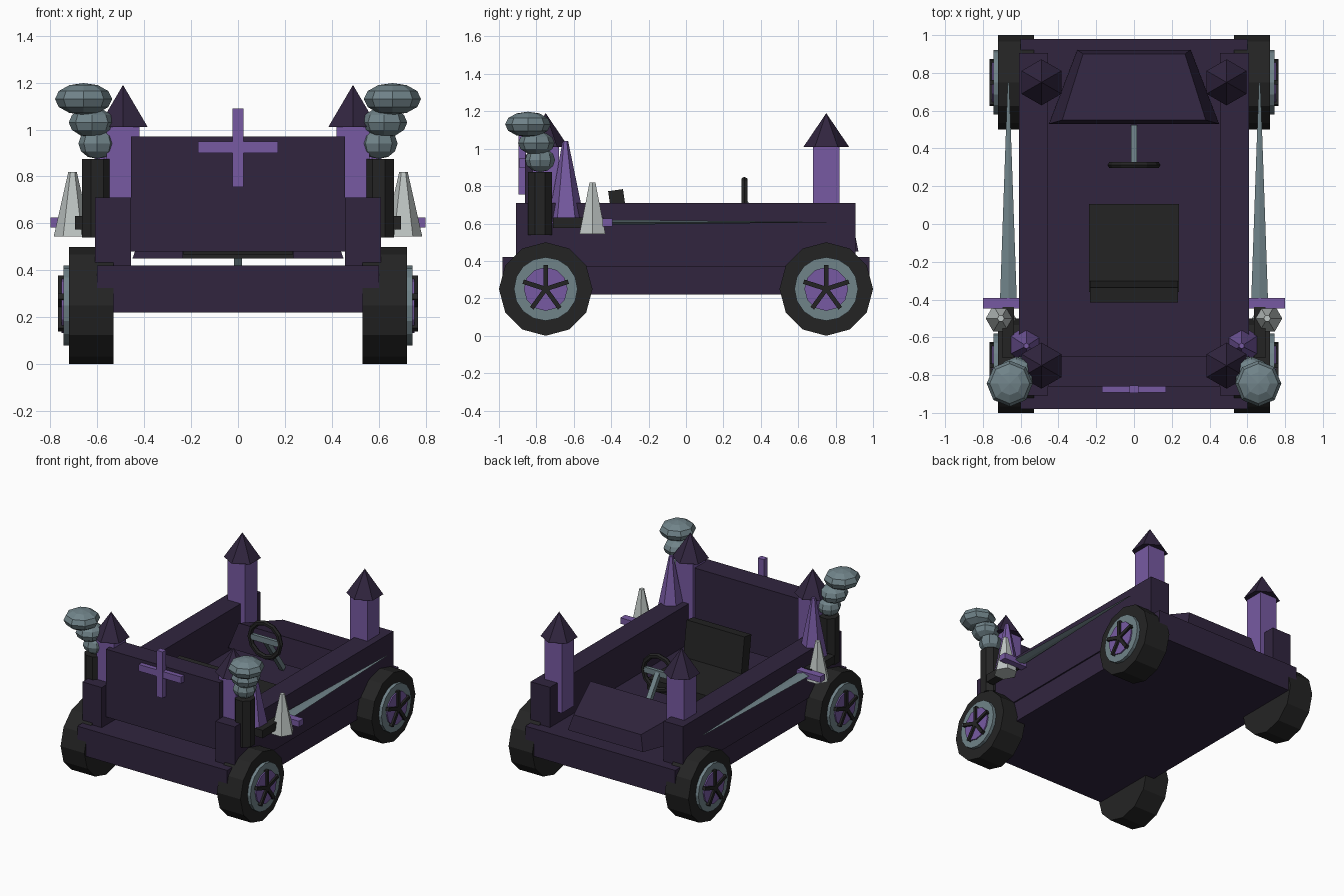
import bpy, bmesh, math
from mathutils import Matrix, Vector

if "Cube" in bpy.data.objects:
    bpy.data.objects.remove(bpy.data.objects["Cube"])


def material(name, rgb):
    m = bpy.data.materials.new(name)
    lin = [(c / 255 / 12.92) if c < 11 else ((c / 255 + 0.055) / 1.055) ** 2.4 for c in rgb]
    m.diffuse_color = (*lin, 1)
    m.use_nodes = True
    m.node_tree.nodes["Principled BSDF"].inputs["Base Color"].default_value = m.diffuse_color
    return m


DARK = material("dark purple", (49, 37, 63))
PURPLE = material("bright purple", (119, 90, 162))
STEEL = material("blue grey", (112, 131, 137))
BLACK = material("black", (36, 36, 36))
BONE = material("pale grey", (190, 197, 195))


def finish(name, bm, mat, matrix=Matrix()):
    bm.transform(matrix)
    bmesh.ops.recalc_face_normals(bm, faces=bm.faces)
    me = bpy.data.meshes.new(name)
    bm.to_mesh(me)
    bm.free()
    me.materials.append(mat)
    ob = bpy.data.objects.new(name, me)
    bpy.context.collection.objects.link(ob)
    return ob


def box(name, mat, x, y, z, rot=None):
    """Box from (min, max) ranges, optionally turned about its centre."""
    bm = bmesh.new()
    bmesh.ops.create_cube(bm, size=1)
    mid = Vector(((x[0] + x[1]) / 2, (y[0] + y[1]) / 2, (z[0] + z[1]) / 2))
    size = (x[1] - x[0], y[1] - y[0], z[1] - z[0])
    m = Matrix.Translation(mid) @ (rot or Matrix()) @ Matrix.Diagonal((*size, 1))
    return finish(name, bm, mat, m)


def cone(name, mat, a, b, r1, r2, n, turn=0.0, squash=1.0):
    """Cone or cylinder from point a to point b."""
    a, b = Vector(a), Vector(b)
    d = b - a
    bm = bmesh.new()
    bmesh.ops.create_cone(bm, cap_ends=True, segments=n, radius1=r1, radius2=r2, depth=d.length)
    m = (Matrix.Translation((a + b) / 2) @ d.to_track_quat('Z', 'Y').to_matrix().to_4x4()
         @ Matrix.Diagonal((1, squash, 1, 1)) @ Matrix.Rotation(turn, 4, 'Z'))
    return finish(name, bm, mat, m)


def ball(name, mat, loc, r, rz):
    bm = bmesh.new()
    bmesh.ops.create_uvsphere(bm, u_segments=8, v_segments=6, radius=1)
    return finish(name, bm, mat, Matrix.Translation(loc) @ Matrix.Diagonal((r, r, rz, 1)))


# Chassis and end panel with cross
box("chassis", DARK, (-.60, .60), (-.98, .98), (.22, .42))
box("end_panel", DARK, (-.455, .455), (-.86, -.70), (.48, .97))
box("cross_upright", PURPLE, (-.024, .024), (-.895, -.855), (.755, 1.09))
box("cross_arm", PURPLE, (-.17, .17), (-.893, -.855), (.90, .948))

# Hood: sloped trapezoid with chamfered sides
bm = bmesh.new()
low = [(-.45, .53, .45), (.45, .53, .45), (.30, .922, .45), (-.30, .922, .45)]
high = [(-.38, .55, .64), (.38, .55, .64), (.27, .90, .56), (-.27, .90, .56)]
vl = [bm.verts.new(p) for p in low]
vh = [bm.verts.new(p) for p in high]
bm.faces.new(vl[::-1])
bm.faces.new(vh)
for i in range(4):
    j = (i + 1) % 4
    bm.faces.new((vl[i], vl[j], vh[j], vh[i]))
finish("hood", bm, DARK)

# Seat
box("seat_cushion", BLACK, (-.237, .237), (-.36, .105), (.45, .53))
box("seat_back", BLACK, (-.232, .232), (-.395, -.315), (.47, .78), Matrix.Rotation(math.radians(8), 4, 'X'))

# Steering wheel
bm = bmesh.new()
N, M = 12, 6
ring = [[bm.verts.new(((.122 + .018 * math.cos(v)) * math.cos(u), .018 * math.sin(v),
                       (.122 + .018 * math.cos(v)) * math.sin(u)))
         for v in (k * math.tau / M for k in range(M))] for u in (k * math.tau / N for k in range(N))]
for i in range(N):
    for j in range(M):
        bm.faces.new((ring[i][j], ring[(i + 1) % N][j],
                      ring[(i + 1) % N][(j + 1) % M], ring[i][(j + 1) % M]))
finish("steering_wheel", bm, BLACK, Matrix.Translation((0, .312, .71)))
box("steering_bar", STEEL, (-.115, .115), (.30, .325), (.69, .73))
cone("steering_column", STEEL, (0, .315, .71), (0, .51, .43), .024, .024, 4, math.pi / 4)

for s, side in ((-1, "left"), (1, "right")):
    def xr(a, b):
        return (min(s * a, s * b), max(s * a, s * b))

    # Side wall
    box(f"side_wall_{side}", DARK, xr(.455, .61), (-.908, .905), (.37, .71))

    for y, end in ((-.75, "front"), (.75, "rear")):
        # Corner tower
        box(f"tower_{end}_{side}", PURPLE, xr(.42, .56), (y - .07, y + .07), (.50, 1.02))
        cone(f"tower_roof_{end}_{side}", DARK, (s * .49, y, 1.01), (s * .49, y, 1.19), .122, 0, 6)

        # Wheel: tyre, rim, hub disc, five spokes
        def disc(name, mat, x0, x1, r, n):
            cone(f"{name}_{end}_{side}", mat, (s * x0, y, .25), (s * x1, y, .25), r, r, n)
        disc("tyre", BLACK, .53, .72, .25, 12)
        disc("rim", STEEL, .70, .743, .17, 16)
        disc("hub_disc", PURPLE, .70, .752, .117, 12)
        for k in range(5):
            a = k * math.tau / 5
            rot = Matrix.Rotation(a, 4, 'X')
            cy, cz = y - .062 * math.sin(a), .25 + .062 * math.cos(a)
            box(f"spoke_{k}_{end}_{side}", BLACK, xr(.74, .766), (cy - .012, cy + .012),
                (cz - .065, cz + .065), rot)

    # Exhaust stack with smoke puffs
    cone(f"exhaust_{side}", BLACK, (s * .60, -.78, .54), (s * .60, -.78, .875), .07, .07, 8, math.pi / 8)
    ball(f"smoke_low_{side}", STEEL, (s * .60, -.78, .94), .08, .065)
    ball(f"smoke_mid_{side}", STEEL, (s * .623, -.80, 1.03), .098, .063)
    ball(f"smoke_top_{side}", STEEL, (s * .658, -.845, 1.13), .122, .068)

    # Tall purple spike and pale spike
    cone(f"purple_spike_{side}", PURPLE, (s * .57, -.64, .60), (s * .57, -.645, 1.04), .10, .015, 6)
    cone(f"pale_spike_{side}", BONE, (s * .705, -.50, .545), (s * .705, -.50, .82), .08, .018, 6, math.pi / 6)

    # Sword along the side: handle, guard, blade
    box(f"sword_handle_{side}", BLACK, xr(.635, .695), (-.71, -.44), (.575, .632))
    box(f"sword_guard_{side}", PURPLE, xr(.53, .80), (-.447, -.393), (.583, .626))
    cone(f"sword_blade_{side}", STEEL, (s * .665, -.42, .607), (s * .665, .75, .607), .045, .004, 4, 0, .3)
